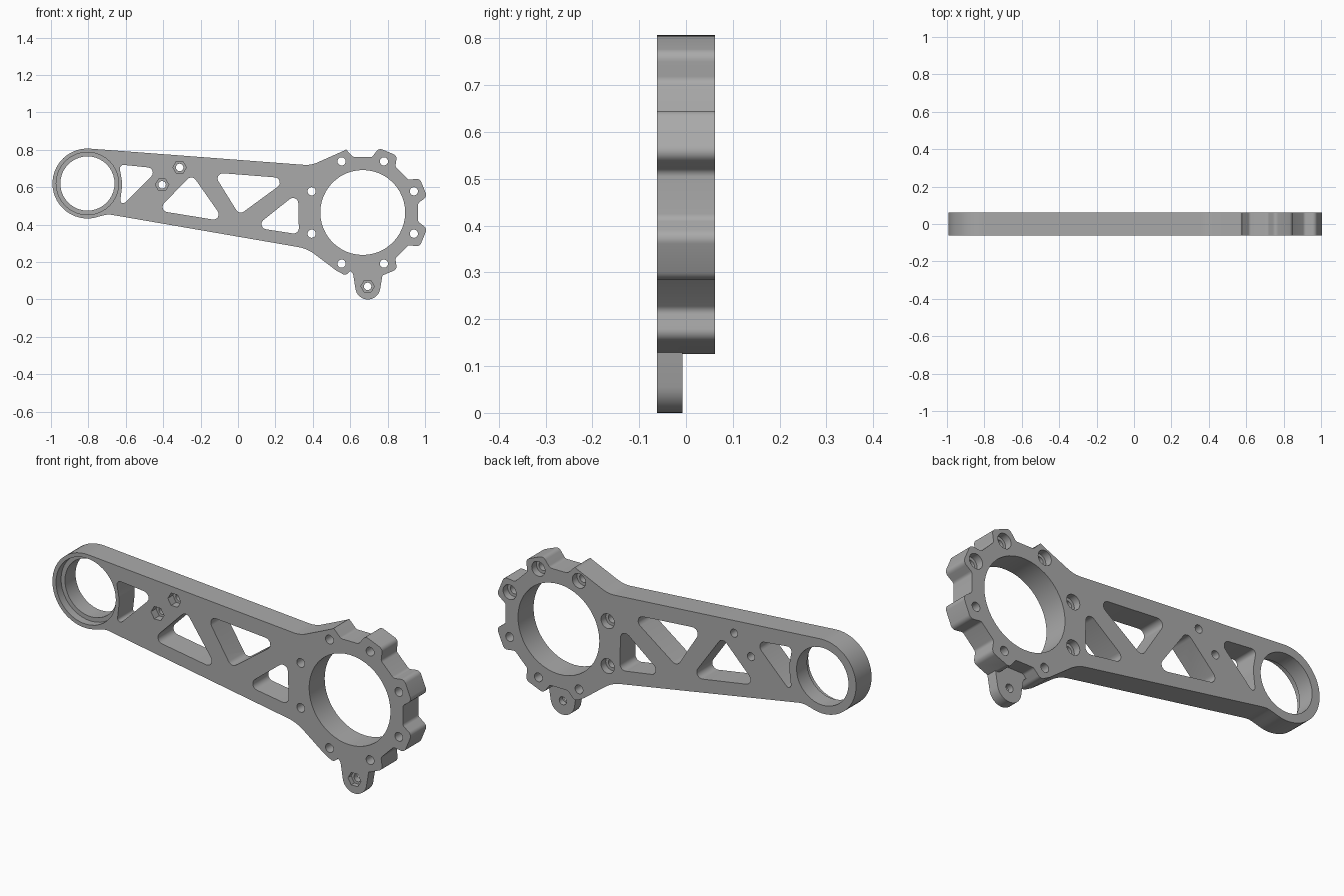
import bpy
import bmesh
from math import sin, cos, radians, pi
from mathutils import Vector

cube = bpy.data.objects.get("Cube")
if cube:
    bpy.data.objects.remove(cube, do_unlink=True)

FRONT, BACK = -0.062, 0.062
HUB = (0.667, 0.465)       # centre of the large bolted ring
EYE = (-0.805, 0.62)       # centre of the small end ring

metal = bpy.data.materials.new("grey_metal")
metal.use_nodes = True
GREY = (0.4, 0.4, 0.4, 1)
metal.diffuse_color = GREY
metal.node_tree.nodes["Principled BSDF"].inputs["Base Color"].default_value = GREY


def polar(centre, radius, degrees):
    a = radians(degrees)
    return (centre[0] + radius * cos(a), centre[1] + radius * sin(a))


def arc(centre, radius, start, end, steps):
    return [polar(centre, radius, start + (end - start) * i / steps) for i in range(steps + 1)]


def circle(centre, radius, sides=24):
    return arc(centre, radius, 0, 360, sides)[:-1]


def rounded(corners, steps=6):
    """Turn (x, z, radius) corners into a filleted outline."""
    points = []
    for i, (x, z, r) in enumerate(corners):
        p = Vector((x, z))
        a = Vector(corners[i - 1][:2]) - p
        b = Vector(corners[(i + 1) % len(corners)][:2]) - p
        if r == 0:
            points.append((x, z))
            continue
        half = a.angle(b) / 2
        reach = min(r * cos(half) / sin(half), a.length * 0.48, b.length * 0.48)
        r = reach * sin(half) / cos(half)
        a.normalize()
        b.normalize()
        centre = p + (a + b).normalized() * (r / sin(half))
        u, v = p + a * reach - centre, p + b * reach - centre
        sweep = pi - 2 * half
        for k in range(steps + 1):
            t = k / steps
            d = (u * sin((1 - t) * sweep) + v * sin(t * sweep)) / sin(sweep)
            points.append(tuple(centre + d))
    return points


def prism(name, outline, y0, y1):
    """Extrude an x-z outline from y0 to y1."""
    bm = bmesh.new()
    face = bm.faces.new([bm.verts.new((x, y0, z)) for x, z in outline])
    side = bmesh.ops.extrude_face_region(bm, geom=[face])
    new = [e for e in side["geom"] if isinstance(e, bmesh.types.BMVert)]
    bmesh.ops.translate(bm, verts=new, vec=(0, y1 - y0, 0))
    bmesh.ops.recalc_face_normals(bm, faces=bm.faces)
    mesh = bpy.data.meshes.new(name)
    bm.to_mesh(mesh)
    bm.free()
    obj = bpy.data.objects.new(name, mesh)
    bpy.context.collection.objects.link(obj)
    return obj


cutters = []


def cut(outline, y0=-0.1, y1=0.1):
    cutters.append(prism("cutter", outline, y0, y1))


# Arm outline: end ring, lower edge, scalloped hub, upper edge
corners = [(x, z, 0) for x, z in arc(EYE, 0.187, 86, 290, 30)]
corners += [(-0.695, 0.456, 0.1), (0.37, 0.272, 0.2), (0.525, 0.155, 0.1)]
corners.append((*polar(HUB, 0.35, 255), 0.025))
corners += [(*polar(HUB, 0.3, 270 + d), 0.02) for d in (-9.5, 9.5)]
for lobe in (-67.5, -22.5, 22.5, 67.5):
    corners += [(*polar(HUB, 0.355, lobe + d), 0.025) for d in (-8.5, 8.5)]
    corners += [(*polar(HUB, 0.3, lobe + 22.5 + d), 0.02) for d in (-9.5, 9.5)]
corners.append((*polar(HUB, 0.35, 105), 0.025))
corners += [(0.57, 0.797, 0.05), (0.39, 0.717, 0.15)]
arm = prism("linkage_arm", rounded(corners), FRONT, BACK)

# Thin ear hanging under the hub
EAR = (0.694, 0.067)
ear_corners = [(0.57, 0.175, 0), (0.615, 0.14, 0.03)]
ear_corners += [(x, z, 0) for x, z in arc(EAR, 0.067, 190, 350, 16)]
ear_corners += [(0.775, 0.145, 0.03), (0.81, 0.18, 0)]
ear = prism("ear", rounded(ear_corners), FRONT, -0.008)

# Bores: large hub, and end ring with a bearing seat in the front
cut(circle(HUB, 0.227, 48))
cut(circle(EYE, 0.145, 40))
cut(circle(EYE, 0.167, 40), -0.1, FRONT + 0.04)

# Lightening pockets
R = 0.028
for pocket in (
    [(-0.636, 0.722, 0.02), (-0.422, 0.7, R), (-0.634, 0.488, 0.015), (-0.618, 0.62, 0.15)],
    [(-0.433, 0.476, R), (-0.246, 0.668, R), (-0.07, 0.417, R)],
    [(-0.134, 0.679, R), (0.273, 0.647, R), (0.007, 0.452, R)],
    [(0.321, 0.572, R), (0.086, 0.385, R), (0.326, 0.348, R)],
):
    cut(rounded(pocket))

# Hub bolt circle, with screw-head seats in the back of five holes
for i in range(8):
    spot = polar(HUB, 0.296, 22.5 + 45 * i)
    cut(circle(spot, 0.022))
    if i < 5:
        cut(circle(spot, 0.037), 0.025, 0.1)

# Small screw holes with hexagonal nut recesses in the front
for spot, depth in (((-0.406, 0.613), 0.04), ((-0.312, 0.706), 0.04), ((0.693, 0.07), 0.025)):
    cut(circle(spot, 0.02))
    cut(circle(spot, 0.036, 6), -0.1, FRONT + depth)

# Join the ear, cut everything, then bake the result
for tool in [ear] + cutters:
    mod = arm.modifiers.new("boolean", "BOOLEAN")
    mod.operation = "UNION" if tool is ear else "DIFFERENCE"
    mod.solver = "EXACT"
    mod.object = tool
bpy.context.view_layer.update()
baked = bpy.data.meshes.new_from_object(arm.evaluated_get(bpy.context.evaluated_depsgraph_get()))
arm.modifiers.clear()
arm.data = baked
for tool in [ear] + cutters:
    bpy.data.objects.remove(tool, do_unlink=True)

baked.materials.clear()
baked.materials.append(metal)
for face in baked.polygons:
    face.material_index = 0
bpy.ops.object.select_all(action="DESELECT")
arm.select_set(True)
bpy.context.view_layer.objects.active = arm
bpy.ops.object.shade_smooth_by_angle(angle=radians(30))
